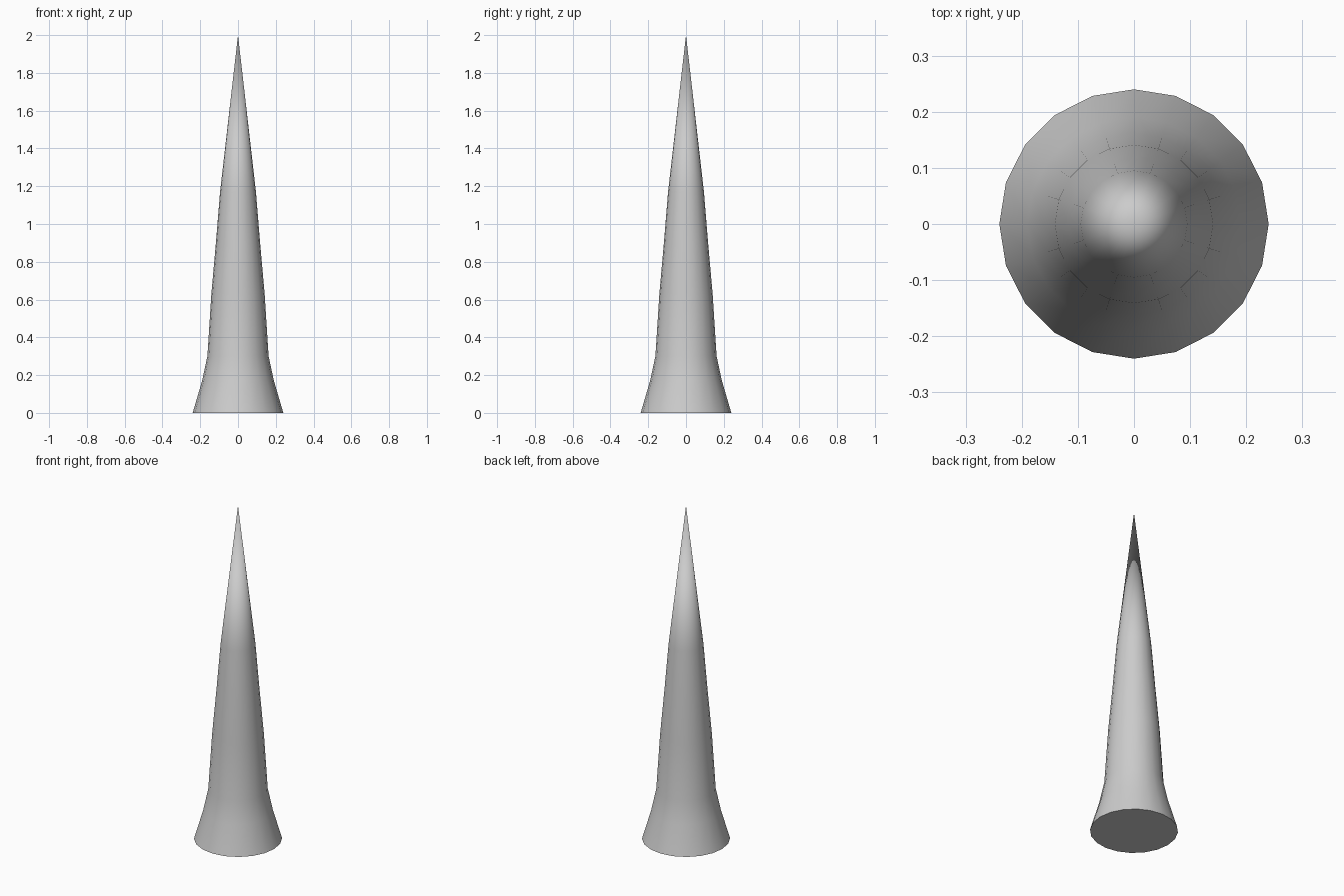
import bpy, bmesh, math

if "Cube" in bpy.data.objects:
    bpy.data.objects.remove(bpy.data.objects["Cube"])

SIDES = 20
# (radius, height) from the flared foot up towards the tip
PROFILE = [(0.24, 0.0), (0.19, 0.17), (0.162, 0.3), (0.141, 0.63), (0.117, 0.9), (0.095, 1.17)]
TIP = 2.0

bm = bmesh.new()

# Rings of the spike
rings = []
for r, z in PROFILE:
    rings.append([bm.verts.new((r * math.cos(2 * math.pi * i / SIDES),
                                r * math.sin(2 * math.pi * i / SIDES), z))
                  for i in range(SIDES)])

# Side walls
for low, high in zip(rings, rings[1:]):
    for i in range(SIDES):
        j = (i + 1) % SIDES
        bm.faces.new((low[i], low[j], high[j], high[i]))

# Pointed tip and flat base
tip = bm.verts.new((0, 0, TIP))
for i in range(SIDES):
    bm.faces.new((rings[-1][i], rings[-1][(i + 1) % SIDES], tip))
bm.faces.new(rings[0][::-1])

mesh = bpy.data.meshes.new("spike")
bm.to_mesh(mesh)
bm.free()
spike = bpy.data.objects.new("spike", mesh)
bpy.context.collection.objects.link(spike)

# Smooth sides, sharp base rim
bpy.context.view_layer.objects.active = spike
spike.select_set(True)
bpy.ops.object.shade_smooth_by_angle(angle=math.radians(40))
